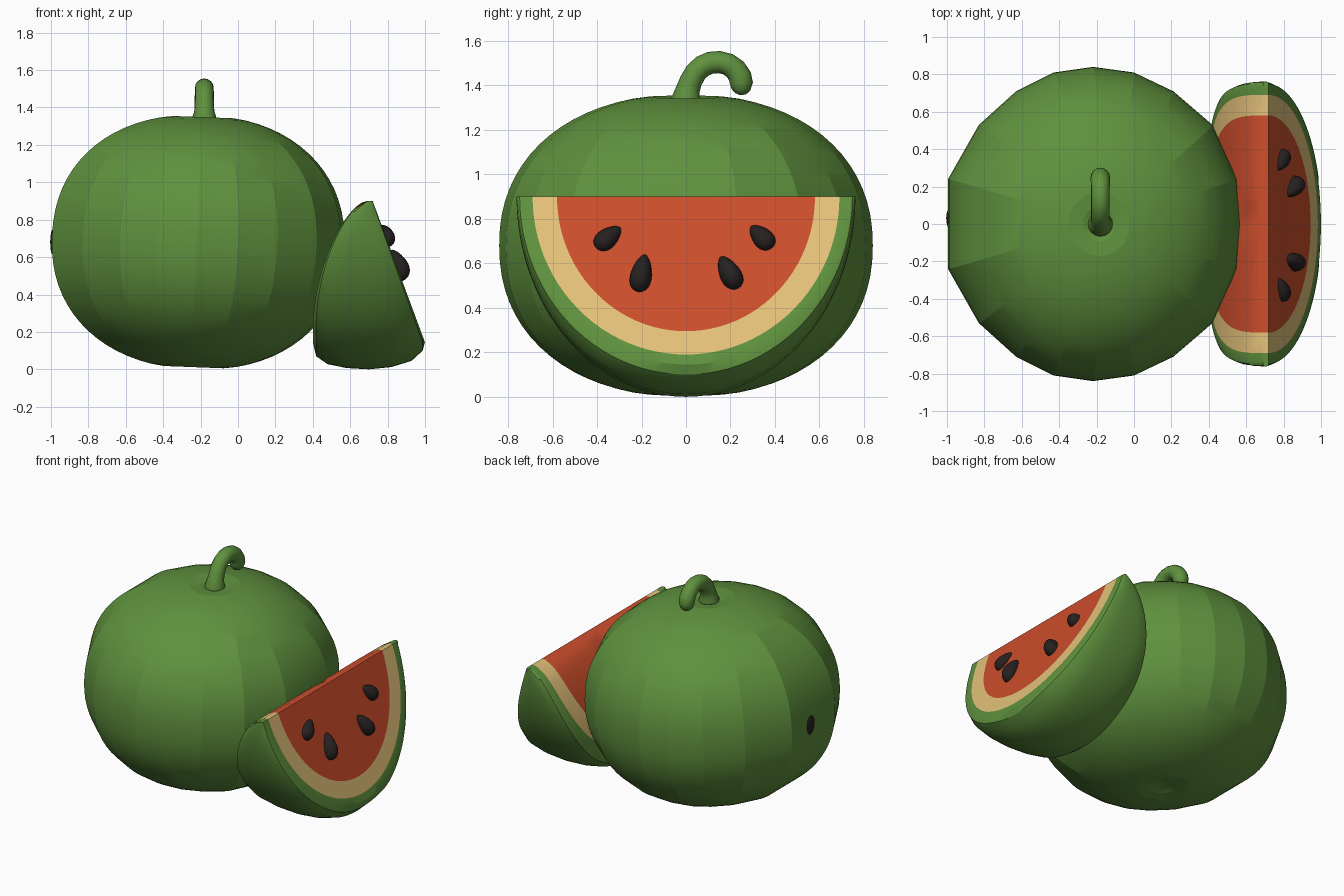
import bpy, bmesh, math
from mathutils import Vector, Matrix

if "Cube" in bpy.data.objects:
    bpy.data.objects.remove(bpy.data.objects["Cube"])


def material(name, rgb):
    m = bpy.data.materials.new(name)
    m.diffuse_color = (*rgb, 1)
    m.use_nodes = True
    m.node_tree.nodes["Principled BSDF"].inputs["Base Color"].default_value = m.diffuse_color
    return m


GREEN = material("rind_green", (0.115, 0.285, 0.048))
RED = material("flesh_red", (0.61, 0.076, 0.025))
TAN = material("inner_rind_tan", (0.78, 0.54, 0.195))
DARK = material("seed_dark", (0.02, 0.015, 0.015))


def skin(name, rows, mats, closed=True, rule=None, angle=30, seam=False):
    """Skin a list of equal-length point rows with quads."""
    bm = bmesh.new()
    vs = [[bm.verts.new(p) for p in row] for row in rows]
    n, count = len(rows[0]), len(rows)
    for i in range(count - 1):
        for j in range(n if closed else n - 1):
            k = (j + 1) % n
            f = bm.faces.new((vs[i][j], vs[i][k], vs[i + 1][k], vs[i + 1][j]))
            f.material_index = rule(i) if rule else 0
    if seam:  # join the two sides along the open row ends
        for i in range(count // 2 - 1):
            o = count - 1 - i
            for j in (0, n - 1):
                f = bm.faces.new((vs[i][j], vs[i + 1][j], vs[o - 1][j], vs[o][j]))
                f.material_index = rule(i) if rule else 0
    bmesh.ops.remove_doubles(bm, verts=bm.verts, dist=0.0003)
    bmesh.ops.recalc_face_normals(bm, faces=bm.faces)
    me = bpy.data.meshes.new(name)
    bm.to_mesh(me)
    bm.free()
    for m in mats:
        me.materials.append(m)
    ob = bpy.data.objects.new(name, me)
    bpy.context.collection.objects.link(ob)
    bpy.ops.object.select_all(action='DESELECT')
    ob.select_set(True)
    bpy.context.view_layer.objects.active = ob
    bpy.ops.object.shade_smooth_by_angle(angle=math.radians(angle))
    return ob


# Whole melon: 19-sided outline swept along a full, rounded profile, dimpled at both poles
side = [(.78, 0), (.76, .24), (.63, .53), (.42, .71), (.21, .81), (-.01, .84),
        (-.22, .81), (-.42, .71), (-.62, .53), (-.785, .24)]
outline = side + [(x, -y) for x, y in reversed(side[1:])]
rows = []
RINGS = 36
for i in range(RINGS + 1):
    a = math.pi * i / RINGS
    r = abs(math.sin(a)) ** (2 / 2.2) if 0 < i < RINGS else 0
    z = math.copysign(.68 * abs(math.cos(a)) ** (2 / 2.2), math.cos(a))
    z -= math.copysign(.05 * max(0, 1 - r / .25) ** 2, z)
    rows.append([(r * x, r * y, z) for x, y in outline])
body = skin("melon_body", rows, [GREEN], angle=12.5)
body.data.transform(Matrix.Translation((-.21, 0, .68)) @ Matrix.Rotation(math.radians(2.2), 4, 'Y'))

# Curled stem: tube in the y-z plane with a rounded tip (y, z, radius)
path = [(0, 1.29, .068), (0, 1.34, .066), (.008, 1.38, .054), (.022, 1.42, .051), (.045, 1.46, .05),
        (.075, 1.487, .05), (.11, 1.502, .05), (.15, 1.505, .05), (.19, 1.495, .05),
        (.222, 1.472, .051), (.243, 1.44, .052), (.249, 1.41, .052), (.247, 1.38, .042),
        (.245, 1.363, .025), (.244, 1.356, 0)]
rows = []
for i, (y, z, r) in enumerate(path):
    a, b = path[max(i - 1, 0)], path[min(i + 1, len(path) - 1)]
    t = Vector((0, b[0] - a[0], b[1] - a[1])).normalized()
    normal = Vector((0, -t.z, t.y))
    rows.append([Vector((-.18 + r * math.cos(math.tau * k / 16), y, z))
                 + normal * r * math.sin(math.tau * k / 16) for k in range(16)])
skin("stem", rows, [GREEN], angle=60)


# Slice: half-disc rings from the flat front face, around the rind, to the bulged back face
def front_x(s):
    return .72 + .37 * min(s, .755)


def back_x(s):
    return .69 - .29 * math.sin(math.pi / 2 * min(max(s, 0) / .7, 1)) ** .6


flesh = [(0, 0)] + [(.58 * k / 6, .605 * k / 6) for k in range(1, 7)]
cut = flesh + [(.69, .71), (.735, .755)]
rind = [(.02, .748, .80), (.12, .757, .855), (.3, .761, .888), (.5, .762, .9),
        (.7, .761, .893), (.87, .757, .872), (.97, .748, .83)]
rings = [(0, a, b) for a, b in cut] + rind + [(1, a, b) for a, b in reversed(cut)]
STEPS = 48
rows = []
for w, ry, rs in rings:
    row = []
    for k in range(STEPS + 1):
        t = math.pi * k / STEPS
        s = rs * math.sin(t)
        row.append(((1 - w) * front_x(s) + w * back_x(s), ry * math.cos(t), .9 - s))
    rows.append(row)


def slice_colour(i):
    d = min(i, len(rings) - 2 - i)
    return 0 if d < 6 else 1 if d == 6 else 2


skin("melon_slice", rows, [RED, TAN, GREEN], closed=False, rule=slice_colour, seam=True)


# Teardrop seeds: centre, tip direction, width direction, half sizes
def seed(name, c, tip, wide, length, width, thick, taper=.3):
    out = tip.cross(wide)
    rows = []
    for i in range(13):
        a = math.pi * i / 12
        r = math.sin(a) * (1 - taper * math.cos(a))
        rows.append([c + tip * length * math.cos(a)
                     + wide * r * width * math.cos(math.tau * k / 16)
                     + out * r * thick * math.sin(math.tau * k / 16) for k in range(16)])
    skin(name, rows, [DARK], angle=60)


up = Vector((-.37, 0, 1)).normalized()
across = Vector((0, 1, 0))
for name, y, z, deg, ln, wd, th in [
        ("seed_outer_left", -.35, .715, 48, .073, .045, .045),
        ("seed_inner_left", -.2, .555, 10, .09, .047, .06),
        ("seed_inner_right", .195, .558, -27, .085, .047, .06),
        ("seed_outer_right", .34, .718, -43, .07, .045, .045)]:
    a = math.radians(deg)
    seed(name, Vector((front_x(.9 - z), y, z)), up * math.cos(a) + across * math.sin(a),
         across * math.cos(a) - up * math.sin(a), ln, wd, th)

# Small dark spot on the far side of the melon
seed("side_spot", Vector((-.992, .03, .68)), Vector((0, 0, 1)), across, .065, .045, .012, 0)
